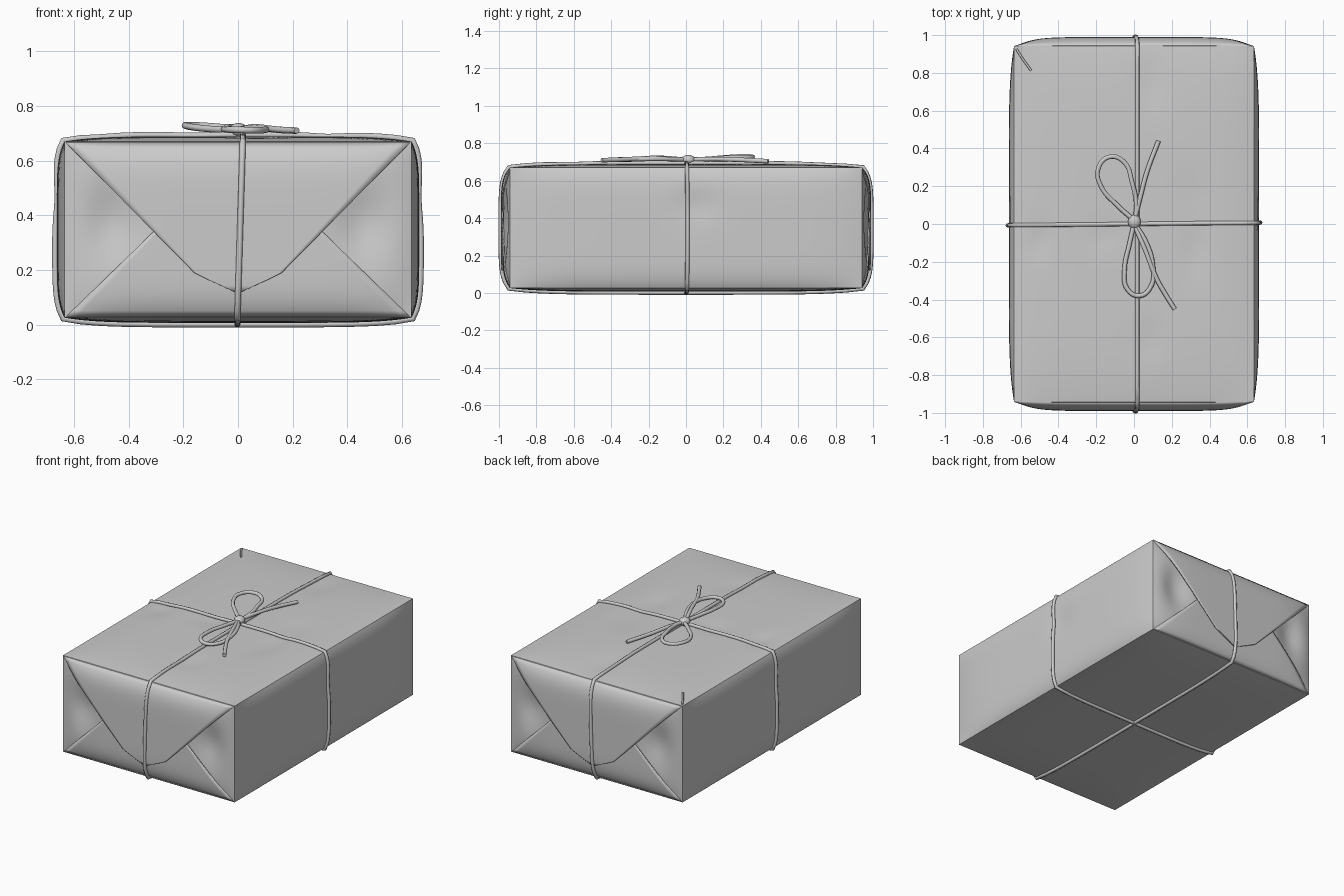
import bpy, bmesh, math
from mathutils import Vector

if "Cube" in bpy.data.objects:
    bpy.data.objects.remove(bpy.data.objects["Cube"])

HX, HY, HZ, ZC = 0.635, 0.942, 0.322, 0.348   # half sizes between edges, centre height
BX, BY, BZ = 0.028, 0.036, 0.019              # how far each side puffs out


def material(name, value):
    m = bpy.data.materials.new(name)
    m.diffuse_color = (value, value, value, 1)
    m.use_nodes = True
    m.node_tree.nodes["Principled BSDF"].inputs["Base Color"].default_value = m.diffuse_color
    return m


PAPER = material("grey paper", 0.6)


def gauss(a, b):
    return math.exp(-a * a - b * b)


# soft dents pressed into the paper on top: x, y, radius x, radius y, depth
DENTS = [(0.09, 0.75, 0.09, 0.16, 0.010), (0.33, -0.12, 0.07, 0.16, 0.010),
         (-0.50, -0.09, 0.06, 0.09, 0.010), (-0.16, -0.06, 0.09, 0.06, 0.008),
         (0.07, -0.62, 0.08, 0.10, 0.007), (0.30, 0.15, 0.10, 0.12, 0.006)]


def puff(a, b):
    return (1 - a ** 6) * (1 - b ** 6)


def surface(p, dents=True):
    """Map a point of the unit cube onto the puffed parcel."""
    px, py, pz = p
    x = px * (HX + BX * puff(py, pz))
    y = py * (HY + BY * puff(px, pz))
    z = ZC + pz * (HZ + BZ * puff(px, py))
    if dents:
        # hollows beside the end flaps
        hollow = 0.04 * gauss((abs(px * HX) - 0.47) / 0.10, (pz * HZ - 0.03) / 0.14)
        y -= py * hollow * (1 - px ** 6) * abs(py) ** 8
        # hollow on the long sides where the string pulls
        x -= px * 0.012 * gauss((py * HY - 0.06) / 0.10, (pz * HZ - 0.12) / 0.09) * px ** 8
        if pz > 0:
            for dx, dy, rx, ry, d in DENTS:
                z -= pz ** 8 * d * gauss((x - dx) / rx, (y - dy) / ry)
    return Vector((x, y, z))


def finish(name, bm, angle=35):
    me = bpy.data.meshes.new(name)
    bmesh.ops.recalc_face_normals(bm, faces=bm.faces)
    bm.to_mesh(me)
    bm.free()
    ob = bpy.data.objects.new(name, me)
    bpy.context.collection.objects.link(ob)
    me.materials.append(PAPER)
    bpy.ops.object.select_all(action='DESELECT')
    ob.select_set(True)
    bpy.context.view_layer.objects.active = ob
    bpy.ops.object.shade_smooth_by_angle(angle=math.radians(angle))
    return ob


# Wrapped parcel body
bm = bmesh.new()
bmesh.ops.create_cube(bm, size=2)
bmesh.ops.subdivide_edges(bm, edges=bm.edges[:], cuts=47, use_grid_fill=True)
for v in bm.verts:
    # crowd the grid toward the edges so the rounding is smooth
    q = [math.sin(c * math.pi / 2) * 0.6 + c * 0.4 for c in v.co]
    v.co = surface(q)
finish("parcel_body", bm)


# Folded paper flaps on both ends
def end_flap(name, side, profile, lift):
    """profile: (height, half width) rows; the sheet rides on the end face."""
    rows, cols = [], 32
    for (z0, w0), (z1, w1) in zip(profile, profile[1:]):
        n = max(2, int(abs(z1 - z0) / 0.02))
        rows += [(z0 + (z1 - z0) * i / n, w0 + (w1 - w0) * i / n) for i in range(n)]
    rows.append(profile[-1])
    bm = bmesh.new()
    grid = []
    for z, w in rows:
        line = []
        for i in range(cols + 1):
            px, pz = w * (2 * i / cols - 1) / HX, (z - ZC) / HZ
            co = surface((px, side, pz), dents=False)
            co.y += side * lift * (1 - pz ** 8)
            line.append(bm.verts.new(co))
        grid.append(line)
    for a, b in zip(grid, grid[1:]):
        for i in range(cols):
            bm.faces.new((a[i], a[i + 1], b[i + 1], b[i]))
    ob = finish(name, bm)
    # make the sheet face outward, then thicken it inward
    if ob.data.polygons[0].normal.y * side < 0:
        ob.data.flip_normals()
    mod = ob.modifiers.new("thickness", 'SOLIDIFY')
    mod.thickness, mod.offset = 0.008, -1


for side, where in ((-1, "front"), (1, "back")):
    end_flap(where + "_lower_flap", side, [(0.030, 0.628), (0.34, 0.31), (0.40, 0.24)], 0.004)
    end_flap(where + "_upper_flap", side,
             [(0.667, 0.630), (0.19, 0.16), (0.165, 0.11), (0.12, 0.012)], 0.012)


# String
def string(name, points, radius=0.011, closed=False, smooth=False):
    cu = bpy.data.curves.new(name, 'CURVE')
    cu.dimensions = '3D'
    cu.bevel_depth, cu.bevel_resolution, cu.use_fill_caps = radius, 2, True
    cu.resolution_u = 8
    sp = cu.splines.new('BEZIER' if smooth else 'POLY')
    pts = sp.bezier_points if smooth else sp.points
    pts.add(len(points) - 1)
    for p, co in zip(pts, points):
        if smooth:
            p.co = co
            p.handle_left_type = p.handle_right_type = 'AUTO'
        else:
            p.co = (*co, 1)
    sp.use_cyclic_u = closed
    cu.materials.append(PAPER)
    ob = bpy.data.objects.new(name, cu)
    bpy.context.collection.objects.link(ob)


def wrap(axis):
    """Closed loop round the parcel, running along the given horizontal axis."""
    out, n = [], 120
    for i in range(n):
        t = 2 * math.pi * i / n
        c, s = math.cos(t), math.sin(t)
        m = max(abs(c), abs(s))
        u, w = c / m, s / m
        if axis == 'x':
            co = surface((u, 0.0, w))
            co += Vector((c, 0, s)) * 0.006
            co.y += 0.008 * c
        else:
            co = surface((0.012, u, w))
            co += Vector((0, c, s)) * 0.006
            if abs(u) == 1:
                co.y += math.copysign(0.008, u) * (1 - w ** 4)   # over the flaps
            co.x += 0.010 * w
        out.append(co)
    return out


string("cross_string", wrap('x'), closed=True)
string("length_string", wrap('y'), closed=True)

# Bow loops and loose tails
string("back_bow_loop", [(0, 0.02, 0.712), (-0.09, 0.10, 0.715), (-0.175, 0.20, 0.724),
                         (-0.19, 0.29, 0.730), (-0.13, 0.355, 0.728), (-0.05, 0.325, 0.722),
                         (-0.01, 0.22, 0.722), (0.012, 0.10, 0.716), (0.005, 0.02, 0.712)],
       0.012, smooth=True)
string("front_bow_loop", [(0, 0, 0.712), (-0.025, -0.11, 0.714), (-0.05, -0.24, 0.716),
                          (-0.035, -0.345, 0.714), (0.03, -0.38, 0.712), (0.09, -0.33, 0.712),
                          (0.10, -0.22, 0.716), (0.065, -0.10, 0.716), (0.005, 0, 0.712)],
       0.012, smooth=True)
string("back_tail", [(0, 0.01, 0.712), (0.03, 0.13, 0.716), (0.07, 0.28, 0.712),
                     (0.13, 0.44, 0.704)], 0.012, smooth=True)
string("front_tail", [(0, 0, 0.712), (0.06, -0.14, 0.722), (0.12, -0.29, 0.716),
                      (0.165, -0.37, 0.712), (0.215, -0.45, 0.710)], 0.012, smooth=True)

# Knot
bm = bmesh.new()
bmesh.ops.create_uvsphere(bm, u_segments=16, v_segments=10, radius=1)
for v in bm.verts:
    v.co = Vector((0.002 + v.co.x * 0.034, 0.012 + v.co.y * 0.038, 0.712 + v.co.z * 0.026))
finish("bow_knot", bm, 60)

# Small paper crease at the back left top corner
string("corner_crease", [(-0.622, 0.925, 0.674), (-0.59, 0.875, 0.682), (-0.545, 0.812, 0.685)], 0.006)
